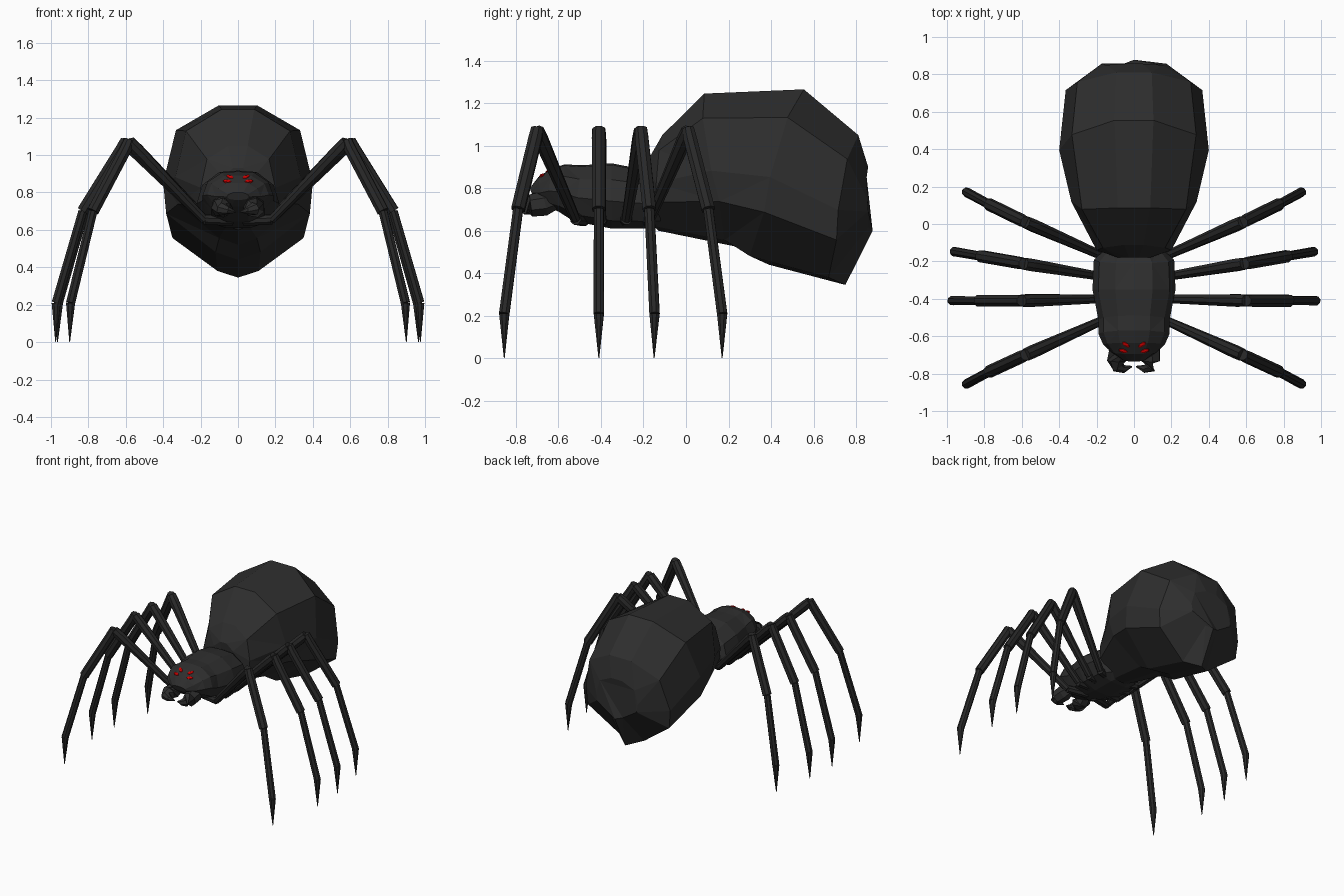
import bpy, bmesh, math
from mathutils import Vector, Matrix
from mathutils.bvhtree import BVHTree

if "Cube" in bpy.data.objects:
    bpy.data.objects.remove(bpy.data.objects["Cube"])


def material(name, rgb):
    m = bpy.data.materials.new(name)
    m.diffuse_color = (*rgb, 1)
    m.use_nodes = True
    m.node_tree.nodes["Principled BSDF"].inputs["Base Color"].default_value = m.diffuse_color
    return m


BODY = material("soft black", (0.027, 0.027, 0.027))
LEG = material("deep black", (0.021, 0.021, 0.021))
RED = material("eye red", (0.65, 0.0, 0.0))


def finish(bm, name, mat):
    bmesh.ops.recalc_face_normals(bm, faces=bm.faces)
    me = bpy.data.meshes.new(name)
    bm.to_mesh(me)
    bm.free()
    me.materials.append(mat)
    ob = bpy.data.objects.new(name, me)
    bpy.context.collection.objects.link(ob)
    return ob


def loft(bm, rings):
    """Skin a list of equal-length point rings and cap both ends."""
    vs = [[bm.verts.new(p) for p in r] for r in rings]
    n = len(vs[0])
    for a, b in zip(vs, vs[1:]):
        for i in range(n):
            j = (i + 1) % n
            bm.faces.new((a[i], a[j], b[j], b[i]))
    bm.faces.new(vs[0])
    bm.faces.new(vs[-1])


def body_rings(stations, half, bow=0.0, keel=0.0):
    """Stations: top y, top z, bottom y, bottom z, half width.
    Half section: (x fraction, height fraction) from top to bottom.
    bow sweeps the flanks forward, keel sweeps the underside forward."""
    section = half + [(-x, t) for x, t in reversed(half) if x > 0]
    rings = []
    for yt, zt, yb, zb, w in stations:
        ring = []
        for fx, t in section:
            x = fx * w
            y = yb + (yt - yb) * t - x * x * (bow + keel * max(0, 1 - 4 * t))
            ring.append(Vector((x, y, zb + (zt - zb) * t)))
        rings.append(ring)
    return rings


def tube(bm, path, sides=8):
    """Tube through (point, radius) pairs."""
    pts = [Vector(p) for p, r in path]
    rings = []
    for i, (p, r) in enumerate(path):
        d = (pts[min(i + 1, len(pts) - 1)] - pts[max(i - 1, 0)]).normalized()
        u = d.cross(Vector((0.05, 1, 0.1))).normalized()
        v = d.cross(u)
        rings.append([pts[i] + r * (u * math.cos(a) + v * math.sin(a))
                      for a in (2 * math.pi * (k + 0.5) / sides for k in range(sides))])
    loft(bm, rings)


# Abdomen: faceted egg with a keel underneath
bm = bmesh.new()
loft(bm, body_rings(
    [(-0.18, 0.93, -0.16, 0.64, 0.10),
     (-0.11, 1.05, -0.13, 0.60, 0.20),
     (0.09, 1.245, 0.26, 0.52, 0.335),
     (0.56, 1.265, 0.39, 0.44, 0.40),
     (0.815, 1.05, 0.75, 0.345, 0.365),
     (0.858, 0.90, 0.878, 0.60, 0.18)],
    [(0.26, 1), (0.83, 0.84), (1, 0.5), (0.96, 0.3), (0.3, 0.05), (0, 0)], 0.5, 8))
bmesh.ops.triangulate(bm, faces=bm.faces)
bmesh.ops.dissolve_limit(bm, angle_limit=math.radians(6), verts=bm.verts, edges=bm.edges)
finish(bm, "abdomen", BODY)

# Thorax and head in one tapering shell
bm = bmesh.new()
loft(bm, body_rings(
    [(-0.12, 0.84, -0.12, 0.62, 0.14),
     (-0.21, 0.89, -0.18, 0.61, 0.215),
     (-0.35, 0.917, -0.35, 0.61, 0.222),
     (-0.49, 0.908, -0.53, 0.645, 0.19),
     (-0.57, 0.912, -0.60, 0.69, 0.19),
     (-0.635, 0.892, -0.65, 0.71, 0.165),
     (-0.695, 0.852, -0.68, 0.725, 0.12),
     (-0.735, 0.80, -0.72, 0.76, 0.06)],
    [(0, 1), (0.45, 0.975), (0.86, 0.75), (1, 0.42), (0.75, 0.12), (0.3, 0)]))
bmesh.ops.triangulate(bm, faces=bm.faces)
tree = BVHTree.FromBMesh(bm)
finish(bm, "thorax_and_head", BODY)

# Legs: joint points given for the right side; (base, knee, ankle, claw, tip)
legs = {
    "front": [(0.18, -0.52, 0.655), (0.58, -0.70, 1.07), (0.775, -0.79, 0.70),
              (0.895, -0.855, 0.21), (0.90, -0.855, 0)],
    "mid_front": [(0.18, -0.40, 0.655), (0.60, -0.41, 1.07), (0.83, -0.41, 0.70),
                  (0.972, -0.41, 0.21), (0.975, -0.41, 0)],
    "mid_back": [(0.18, -0.28, 0.655), (0.59, -0.212, 1.07), (0.82, -0.172, 0.70),
                 (0.96, -0.148, 0.21), (0.965, -0.15, 0)],
    "back": [(0.17, -0.17, 0.655), (0.58, 0.01, 1.07), (0.775, 0.105, 0.70),
             (0.895, 0.17, 0.21), (0.90, 0.17, 0)],
}
for side, s in (("right", 1), ("left", -1)):
    flip = Vector((s, 1, 1))
    for name, joints in legs.items():
        base, knee, ankle, claw, tip = (Vector(p) * flip for p in joints)
        hip = Vector((0.03 * s, base.y * 0.75 - 0.09, 0.65))
        bm = bmesh.new()
        tube(bm, [(hip, 0.03), (base, 0.028)])
        tube(bm, [(base, 0.024), (knee.lerp(base, 0.1), 0.036), (knee, 0.034)])
        tube(bm, [(knee + Vector((0, 0, 0.01)), 0.03), (knee.lerp(ankle, 0.1), 0.034),
                  (ankle, 0.034)])
        tube(bm, [(ankle, 0.025), (claw, 0.026)])
        tube(bm, [(claw, 0.026), (tip, 0.002)])
        finish(bm, f"{name}_leg_{side}", LEG)

    # Bulbous jaw with a short inward curling fang
    bm = bmesh.new()
    tube(bm, [(Vector(p) * flip, r) for p, r in (
        ((0.07, -0.60, 0.75), 0.04), ((0.085, -0.67, 0.725), 0.058),
        ((0.09, -0.73, 0.718), 0.054), ((0.085, -0.765, 0.712), 0.036),
        ((0.055, -0.775, 0.705), 0.022), ((0.012, -0.762, 0.695), 0.004))], 7)
    finish(bm, f"jaw_{side}", BODY)

    # Two slanted eyes seated on the head surface
    for name, x, y, turn in (("upper", 0.043, -0.645, 45), ("lower", 0.058, -0.678, 20)):
        hit, normal, _, _ = tree.ray_cast(Vector((x * s, y, 2)), Vector((0, 0, -1)))
        a = math.radians(turn)
        along = Vector((s * math.cos(a), math.sin(a), 0))
        along = (along - normal * along.dot(normal)).normalized()
        frame = Matrix((along, normal.cross(along), normal)).transposed().to_4x4()
        bm = bmesh.new()
        bmesh.ops.create_icosphere(bm, subdivisions=1, radius=1)
        bm.transform(Matrix.Translation(hit) @ frame @ Matrix.Diagonal((0.027, 0.013, 0.009, 1)))
        finish(bm, f"{name}_eye_{side}", RED)
